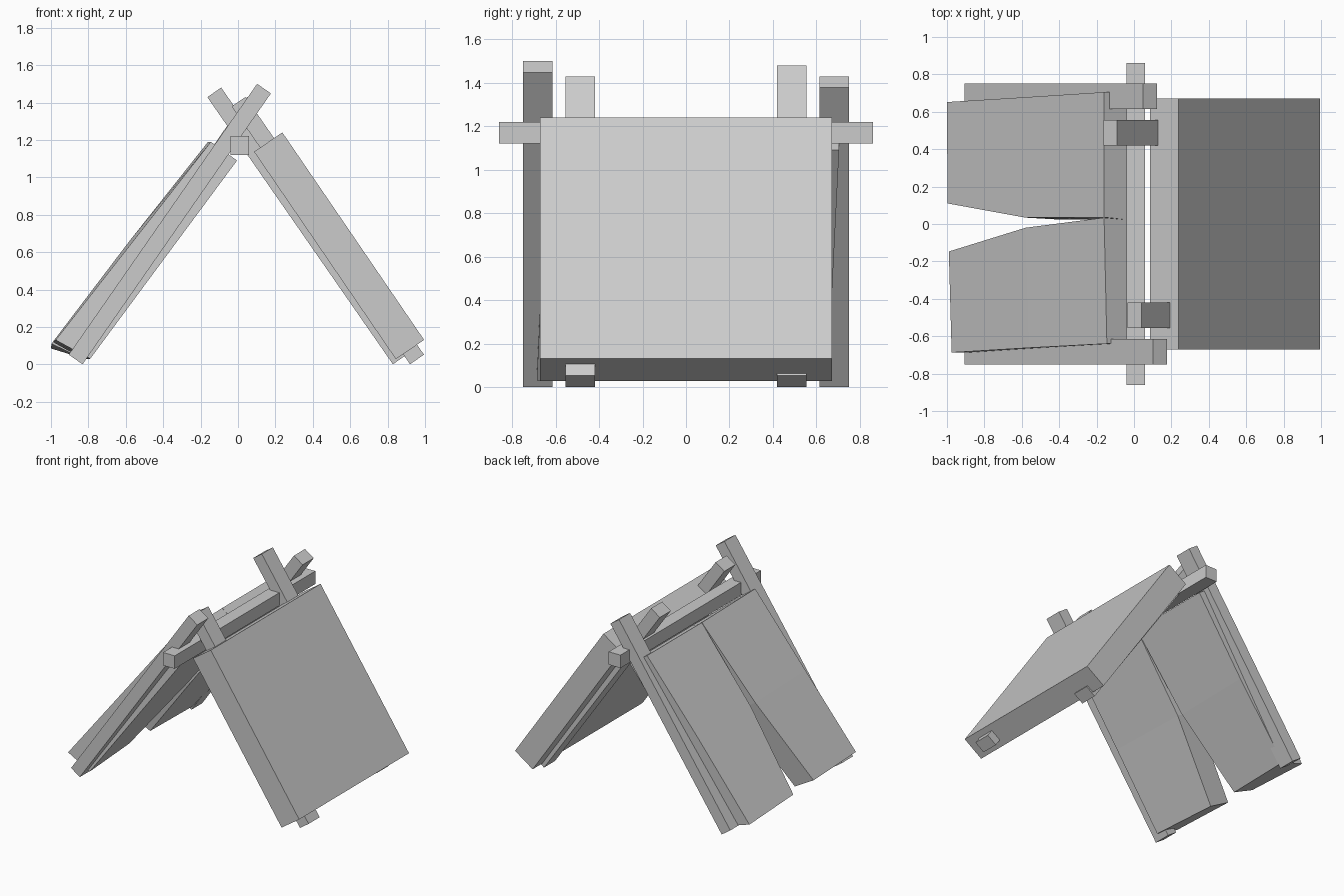
import bpy, bmesh
from mathutils import Vector

if "Cube" in bpy.data.objects:
    bpy.data.objects.remove(bpy.data.objects["Cube"])


def finish(name, bm):
    bmesh.ops.recalc_face_normals(bm, faces=bm.faces)
    mesh = bpy.data.meshes.new(name)
    bm.to_mesh(mesh)
    bm.free()
    obj = bpy.data.objects.new(name, mesh)
    bpy.context.collection.objects.link(obj)
    return obj


def slab(name, a, b, width, y0, y1):
    """Box running from a to b (x, z), offset by width to the right of travel."""
    a, b = Vector(a), Vector(b)
    d = (b - a).normalized()
    n = Vector((d.y, -d.x)) * width
    bm = bmesh.new()
    face = bm.faces.new([bm.verts.new((p.x, y0, p.y)) for p in (a, b, b + n, a + n)])
    ext = bmesh.ops.extrude_face_region(bm, geom=[face])
    moved = [g for g in ext["geom"] if isinstance(g, bmesh.types.BMVert)]
    bmesh.ops.translate(bm, verts=moved, vec=(0, y1 - y0, 0))
    return finish(name, bm)


def flap(name, rows):
    """Bent cloth; each row is (outer pair, inner pair) of points."""
    bm = bmesh.new()
    rings = []
    for (o1, o2), (i1, i2) in rows:
        rings.append([bm.verts.new(p) for p in (o1, o2, i2, i1)])
    for r, s in zip(rings, rings[1:]):
        for k in range(4):
            j = (k + 1) % 4
            bm.faces.new((r[k], r[j], s[j], s[k]))
    bm.faces.new(rings[0])
    bm.faces.new(rings[-1])
    return finish(name, bm)


# Ridge beam
slab("ridge_beam", (-0.04, 1.12), (-0.04, 1.22), 0.10, -0.86, 0.86)

# Crossed poles: the left pair sits outside the right pair
slab("left_pole_front", (-0.905, 0.052), (0.102, 1.50), 0.09, -0.75, -0.615)
slab("left_pole_back", (-0.905, 0.052), (0.049, 1.43), 0.09, 0.615, 0.75)
slab("right_pole_front", (0.04, 1.43), (0.994, 0.052), 0.09, -0.555, -0.42)
slab("right_pole_back", (-0.09, 1.48), (0.902, 0.052), 0.09, 0.42, 0.555)

# Solid right cover
slab("right_cover", (0.237, 1.24), (0.995, 0.131), 0.183, -0.672, 0.672)

# Left cover, slit down the middle and parting towards the bottom
flap("left_flap_front", [
    (((-0.145, -0.64, 1.19), (-0.16, 0.034, 1.19)), ((-0.005, -0.64, 1.09), (-0.01, 0.02, 1.09))),
    (((-0.56, -0.662, 0.66), (-0.58, -0.02, 0.66)), ((-0.398, -0.662, 0.56), (-0.42, -0.02, 0.56))),
    (((-0.975, -0.687, 0.13), (-0.99, -0.147, 0.12)), ((-0.79, -0.687, 0.03), (-0.83, -0.147, 0.03))),
])
flap("left_flap_back", [
    (((-0.16, 0.036, 1.19), (-0.16, 0.705, 1.19)), ((-0.01, 0.02, 1.09), (-0.01, 0.705, 1.09))),
    (((-0.58, 0.034, 0.65), (-0.58, 0.678, 0.65)), ((-0.42, 0.025, 0.55), (-0.41, 0.678, 0.55))),
    (((-0.997, 0.11, 0.11), (-1.0, 0.652, 0.085)), ((-0.83, 0.11, 0.03), (-0.82, 0.652, 0.03))),
])
